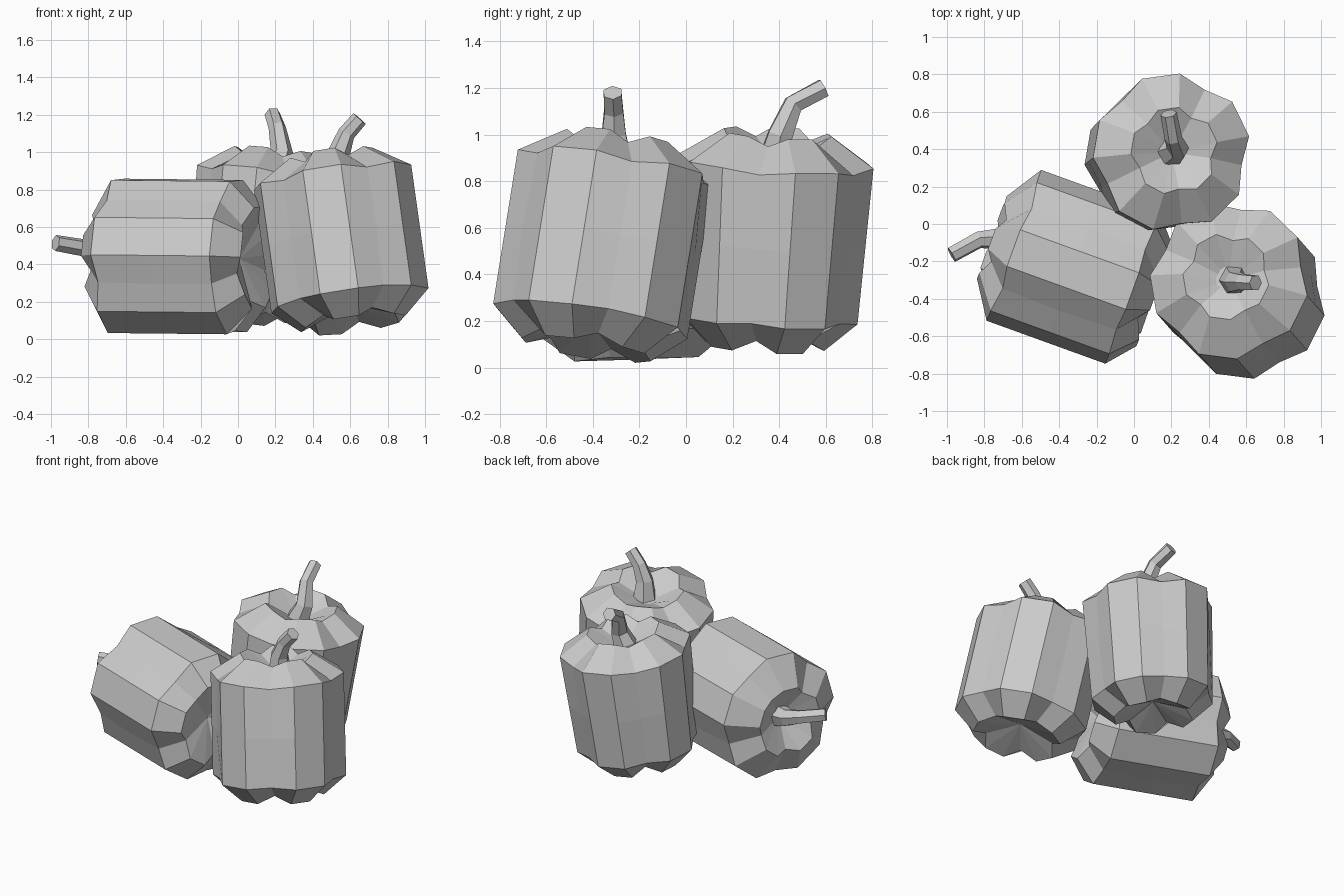
import bpy, bmesh, math
from mathutils import Vector, Matrix

if "Cube" in bpy.data.objects:
    bpy.data.objects.remove(bpy.data.objects["Cube"])

# (radius, height, crease radius factor, crease height shift), stem pit to blossom end
PROFILE = [(.07, .83, .9, 0), (.235, .925, .86, -.04),
           (.43, .80, .90, -.02), (.43, .46, .93, 0), (.43, .125, .90, .01),
           (.285, .0, .80, .045)]
LOBES = 5
STEPS = (0, 22, 50)  # angles within one lobe: crease, then two ridge points
N = LOBES * len(STEPS)


def finish(name, bm):
    bmesh.ops.recalc_face_normals(bm, faces=bm.faces)
    me = bpy.data.meshes.new(name)
    bm.to_mesh(me)
    bm.free()
    ob = bpy.data.objects.new(name, me)
    bpy.context.collection.objects.link(ob)


def bridge(bm, rings):
    for a, b in zip(rings, rings[1:]):
        n = len(a)
        for i in range(n):
            bm.faces.new((a[i], a[(i + 1) % n], b[(i + 1) % n], b[i]))


# lobed pepper body: every third column is a crease
def pepper(name, base, axis, crease, taper):
    rot = Vector((0, 0, 1)).rotation_difference(Vector(axis)).to_matrix().to_4x4()
    mat = Matrix.Translation(base) @ rot
    bm = bmesh.new()
    rings = []
    for r, z, fr, dz in PROFILE:
        ring = []
        for i in range(N):
            a = math.radians(crease + 360 / LOBES * (i // 3) + STEPS[i % 3])
            groove = i % 3 == 0
            rr = r * (fr if groove else 1) * (1 - taper * (1 - z / .92))
            zz = z + (dz if groove else 0)
            ring.append(bm.verts.new(mat @ Vector((rr * math.cos(a), rr * math.sin(a), zz))))
        rings.append(ring)
    bridge(bm, rings)
    bm.faces.new(rings[0])
    tip = bm.verts.new(mat @ Vector((0, 0, .11)))
    for i in range(N):
        bm.faces.new((rings[-1][i], rings[-1][(i + 1) % N], tip))
    finish(name, bm)


# bent six-sided stem along a short path
def stem(name, pts, radii):
    pts = [Vector(p) for p in pts]
    bm = bmesh.new()
    rings = []
    for k, (p, r) in enumerate(zip(pts, radii)):
        t = pts[min(k + 1, len(pts) - 1)] - pts[max(k - 1, 0)]
        q = (pts[1] - pts[0]).rotation_difference(t) @ Vector((0, 0, 1)).rotation_difference(pts[1] - pts[0])
        rings.append([bm.verts.new(p + q @ Vector((r * math.cos(math.tau * i / 6),
                                                   r * math.sin(math.tau * i / 6), 0)))
                      for i in range(6)])
    bridge(bm, rings)
    bm.faces.new(rings[0])
    bm.faces.new(rings[-1])
    finish(name, bm)


RADII = (.085, .06, .047, .044)

# front right pepper, leaning
pepper("front_pepper", (.62, -.425, .08), (-.14, .16, 1), 10, .0)
stem("front_pepper_stem", [(.535, -.30, .86), (.54, -.31, 1.0), (.58, -.31, 1.1), (.65, -.315, 1.18)], RADII)

# back pepper, nearly upright
pepper("back_pepper", (.115, .335, .09), (.11, .06, 1), -10, .09)
stem("back_pepper_stem", [(.19, .38, .87), (.235, .405, 1.0), (.21, .46, 1.13), (.185, .59, 1.2)], RADII)

# left pepper, lying on its side
pepper("lying_pepper", (.11, -.385, .43), (-.94, .34, .01), 230, 0)
stem("lying_pepper_stem", [(-.63, -.11, .45), (-.73, -.08, .46), (-.83, -.085, .49), (-.975, -.165, .515)], RADII)
